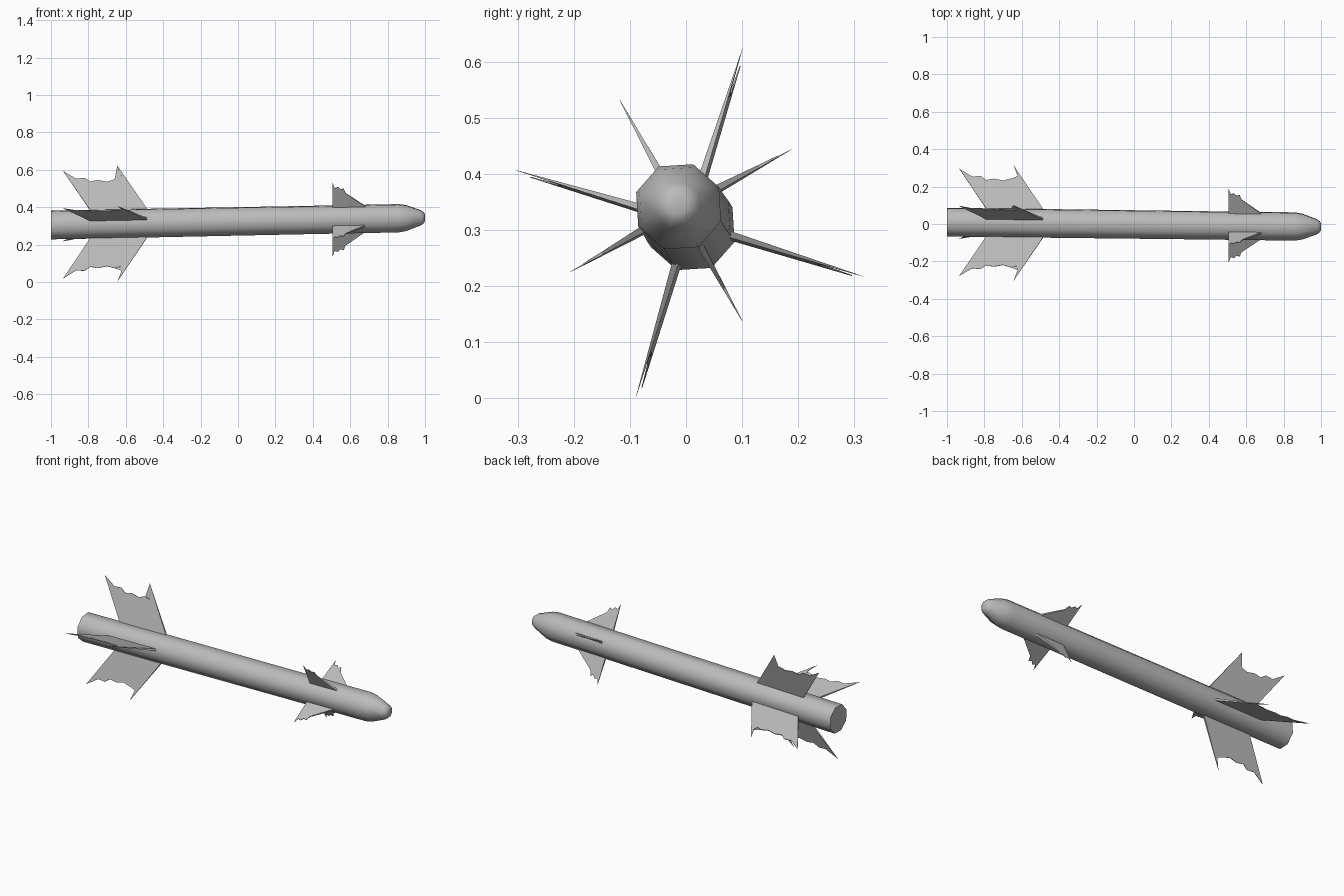
import bpy, bmesh, math
from mathutils import Vector

cube = bpy.data.objects.get("Cube")
if cube:
    bpy.data.objects.remove(cube, do_unlink=True)

grey = bpy.data.materials.new("light_grey")
grey.use_nodes = True
grey.diffuse_color = (0.5, 0.5, 0.5, 1)
grey.node_tree.nodes["Principled BSDF"].inputs["Base Color"].default_value = (0.5, 0.5, 0.5, 1)


def axis(x):
    """Centre of the slightly tilted body at a given x."""
    return Vector((x, 0.01 - 0.0125 * (x + 1), 0.305 + 0.0195 * (x + 1)))


def place(x, radius, angle, side=0.0):
    """Point at a radius and angle around the axis, shifted sideways."""
    out = Vector((0, math.cos(angle), math.sin(angle)))
    across = Vector((0, -math.sin(angle), math.cos(angle)))
    return axis(x) + out * radius + across * side


def finish(bm, name):
    bmesh.ops.recalc_face_normals(bm, faces=bm.faces)
    mesh = bpy.data.meshes.new(name)
    bm.to_mesh(mesh)
    bm.free()
    mesh.materials.append(grey)
    obj = bpy.data.objects.new(name, mesh)
    bpy.context.collection.objects.link(obj)
    return obj


def make_body(profile, sides=8, turn=math.radians(26)):
    bm = bmesh.new()
    rings = [[bm.verts.new(place(x, r, turn + math.tau * i / sides)) for i in range(sides)]
             for x, r in profile]
    for a, b in zip(rings, rings[1:]):
        for i in range(sides):
            j = (i + 1) % sides
            bm.faces.new((a[i], a[j], b[j], b[i]))
    bm.faces.new(rings[0])
    bm.faces.new(rings[-1])
    return finish(bm, "body")


def make_fin(name, outline, angle, half=0.006):
    """Blade that tapers from a thick root to a sharp tip."""
    bm = bmesh.new()
    root = min(r for x, r in outline)
    tip = max(r for x, r in outline) + 0.01
    left, right = [[bm.verts.new(place(x, r, angle, s * half * (tip - r) / (tip - root)))
                    for x, r in outline] for s in (-1, 1)]
    bm.faces.new(left)
    bm.faces.new(right[::-1])
    for i in range(len(outline)):
        j = (i + 1) % len(outline)
        bm.faces.new((left[i], left[j], right[j], right[i]))
    bmesh.ops.triangulate(bm, faces=[f for f in bm.faces if len(f.verts) > 4])
    return finish(bm, name)


# Eight-sided tube with a tapered, blunt nose
body = make_body([(-1, 0.081), (-0.4, 0.081), (0.3, 0.08), (0.86, 0.08),
                  (0.9, 0.073), (0.978, 0.043), (0.995, 0.03), (1.0, 0.016)])
bpy.context.view_layer.objects.active = body
body.select_set(True)
bpy.ops.object.shade_smooth_by_angle(angle=math.radians(50))

# Swept rear fins with ragged outer edges, and small ragged front fins
rear = [(-0.48, 0.07), (-0.645, 0.325), (-0.628, 0.265), (-0.605, 0.258), (-0.63, 0.24),
        (-0.66, 0.248), (-0.7, 0.236), (-0.75, 0.246), (-0.79, 0.238), (-0.82, 0.26),
        (-0.865, 0.256), (-0.935, 0.3), (-0.785, 0.07)]
front = [(0.69, 0.07), (0.575, 0.16), (0.565, 0.188), (0.548, 0.182), (0.535, 0.198),
         (0.517, 0.192), (0.506, 0.225), (0.504, 0.07)]
# Keep the leading edge straight behind the forward spike
rear[1:4] = [(-0.59, 0.24), (-0.645, 0.325), (-0.622, 0.262)]

for name, outline, start in (("rear_fin", rear, 73), ("front_fin", front, 29)):
    for i in range(4):
        make_fin(f"{name}_{i + 1}", outline, math.radians(start + 90 * i))
